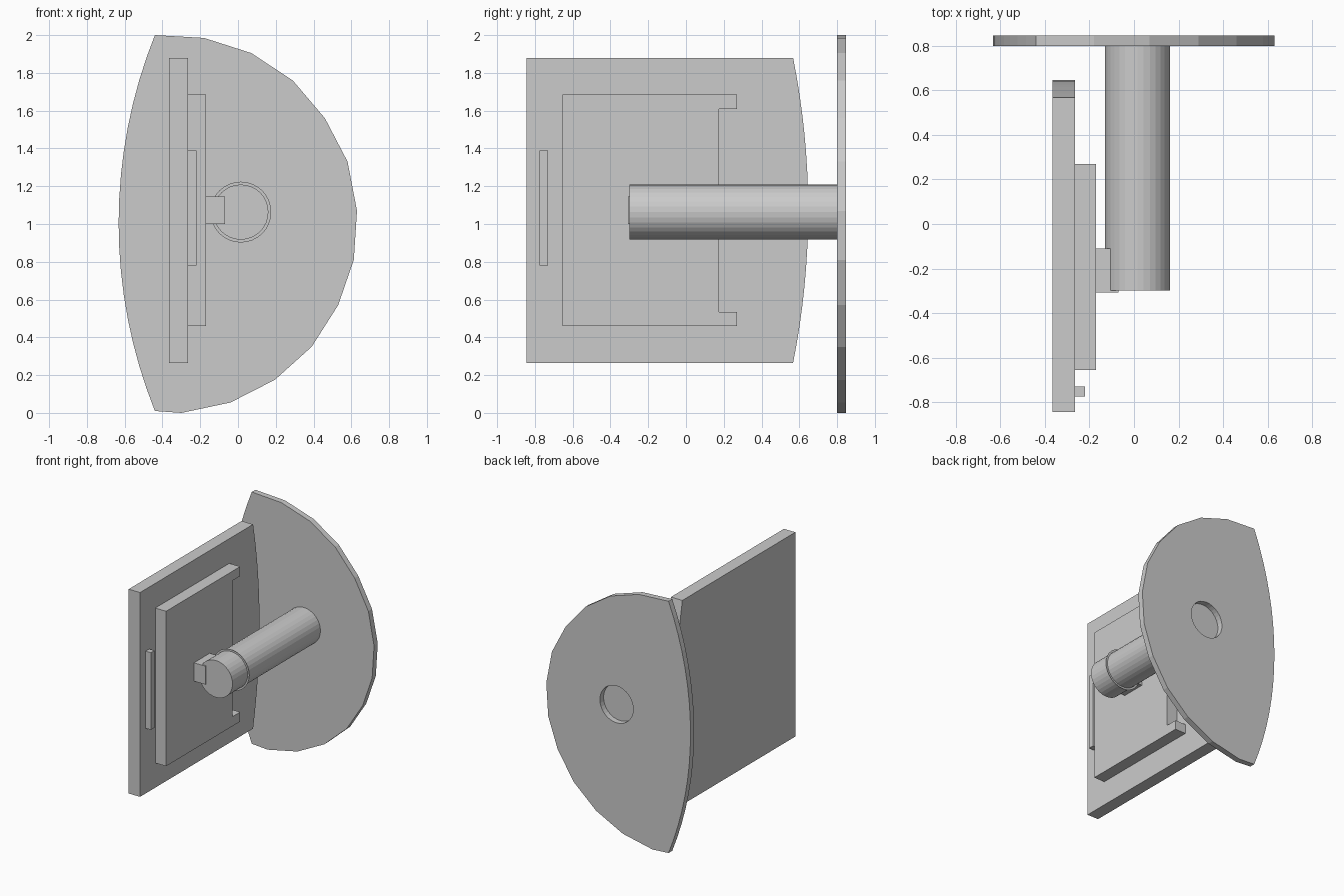
import bpy, bmesh, math
from mathutils import Vector

if "Cube" in bpy.data.objects:
    bpy.data.objects.remove(bpy.data.objects["Cube"])

ROD_X, ROD_Z, ROD_R = 0.015, 1.063, 0.146


def extrude_profile(name, points, direction):
    """Fill a closed 3D outline and push it along direction."""
    bm = bmesh.new()
    face = bm.faces.new([bm.verts.new(p) for p in points])
    res = bmesh.ops.extrude_face_region(bm, geom=[face], use_keep_orig=True)
    moved = [g for g in res["geom"] if isinstance(g, bmesh.types.BMVert)]
    bmesh.ops.translate(bm, vec=Vector(direction), verts=moved)
    bmesh.ops.recalc_face_normals(bm, faces=bm.faces)
    mesh = bpy.data.meshes.new(name)
    bm.to_mesh(mesh)
    bm.free()
    obj = bpy.data.objects.new(name, mesh)
    bpy.context.collection.objects.link(obj)
    return obj


def side_slab(name, yz, x0, x1):
    return extrude_profile(name, [(x0, y, z) for y, z in yz], (x1 - x0, 0, 0))


def rect(y0, y1, z0, z1):
    return [(y0, z0), (y1, z0), (y1, z1), (y0, z1)]


def rod(name, y0, y1, radius=ROD_R):
    bpy.ops.mesh.primitive_cylinder_add(
        vertices=32, radius=radius, depth=y1 - y0,
        location=(ROD_X, (y0 + y1) / 2, ROD_Z), rotation=(math.pi / 2, 0, 0))
    obj = bpy.context.object
    obj.name = name
    return obj


def bow(end, bulge, z0, z1, n):
    """Circular arc from z0 to z1, displaced by bulge at mid-height."""
    h = (z1 - z0) / 2
    r = (h * h + bulge * bulge) / (2 * abs(bulge))
    a = math.asin(h / r)
    s = math.copysign(1, bulge)
    return [(end + bulge - s * r * (1 - math.cos(t)), (z0 + z1) / 2 + r * math.sin(t))
            for t in (-a + 2 * a * i / n for i in range(n + 1))]


# Main upright panel with bowed rear edge
side_slab("main_panel", [(-0.845, 1.88), (-0.845, 0.265)] + bow(0.567, 0.08, 0.265, 1.88, 16),
          -0.365, -0.265)

# Raised panel with a notched rear edge
side_slab("raised_panel", [(-0.655, 0.46), (0.27, 0.46), (0.27, 0.535), (0.175, 0.535),
                           (0.175, 1.61), (0.27, 1.61), (0.27, 1.685), (-0.655, 1.685)],
          -0.265, -0.17)

# Slim strip and the block joining the rod
side_slab("front_strip", rect(-0.775, -0.73, 0.78, 1.39), -0.265, -0.22)
side_slab("rod_bracket", rect(-0.308, -0.11, 1.0, 1.145), -0.17, -0.07)

# Rod and its paper-thin collar
rod("rod", -0.298, 0.80)
bpy.ops.mesh.primitive_circle_add(vertices=32, radius=0.161, fill_type='NGON',
                                  location=(ROD_X, -0.11, ROD_Z), rotation=(math.pi / 2, 0, 0))
bpy.context.object.name = "collar"

# Rear plate: faceted right side, smooth bowed left side
facets = [(-0.44, 2.0), (-0.18, 1.985), (0.07, 1.905), (0.29, 1.76), (0.46, 1.56), (0.58, 1.33),
          (0.63, 1.07), (0.613, 0.81), (0.53, 0.57), (0.39, 0.35), (0.195, 0.175),
          (-0.04, 0.055), (-0.30, 0.0), (-0.44, 0.01)]
left = bow(-0.44, -0.192, 0.01, 2.0, 16)[1:-1]
plate = extrude_profile("rear_plate", [(x, 0.80, z) for x, z in facets + left], (0, 0.046, 0))

# Round hole through the plate behind the rod
cutter = rod("hole_cutter", 0.7, 0.95)
cutter.hide_render = True
cutter.hide_viewport = True
mod = plate.modifiers.new("rod_hole", 'BOOLEAN')
mod.operation = 'DIFFERENCE'
mod.solver = 'EXACT'
mod.object = cutter
